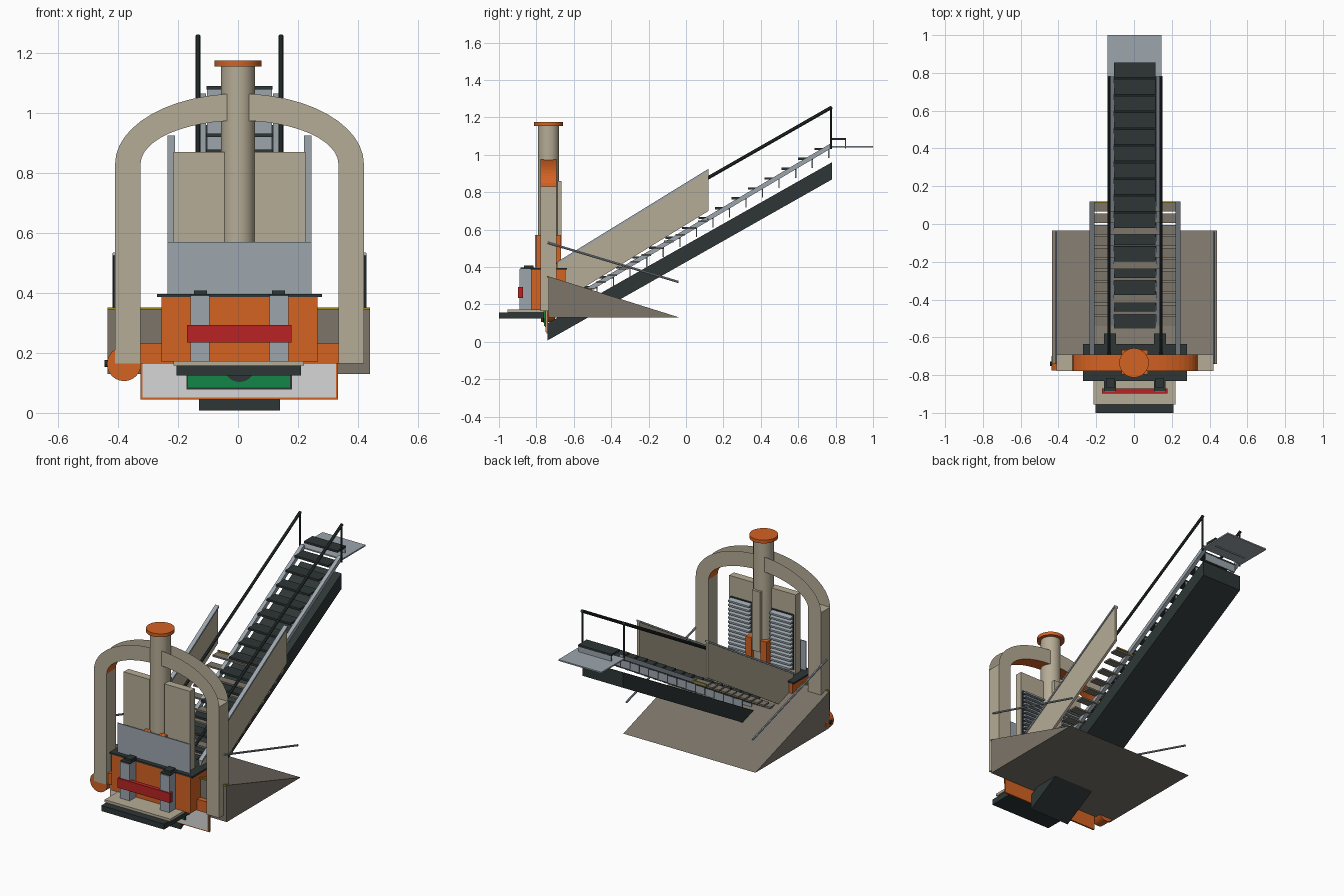
import bpy, bmesh, math
from mathutils import Vector

if "Cube" in bpy.data.objects:
    bpy.data.objects.remove(bpy.data.objects["Cube"])


def material(name, r, g, b):
    m = bpy.data.materials.new(name)
    lin = [((c / 255 + 0.055) / 1.055) ** 2.4 for c in (r, g, b)]
    m.diffuse_color = (*lin, 1)
    m.use_nodes = True
    m.node_tree.nodes["Principled BSDF"].inputs["Base Color"].default_value = m.diffuse_color
    return m


TAN = material("tan", 182, 172, 150)
BROWN = material("brown grey", 124, 117, 106)
ORANGE = material("orange", 212, 98, 34)
DARK = material("charcoal", 46, 54, 54)
GREY = material("steel grey", 156, 166, 174)
WHITE = material("white", 214, 214, 214)
RED = material("red", 184, 34, 36)
GREEN = material("green", 18, 134, 70)
YELLOW = material("yellow", 160, 140, 30)


def finish(name, bm, *mats, recalc=True):
    if recalc:
        bmesh.ops.recalc_face_normals(bm, faces=bm.faces)
    me = bpy.data.meshes.new(name)
    bm.to_mesh(me)
    bm.free()
    for m in mats:
        me.materials.append(m)
    ob = bpy.data.objects.new(name, me)
    bpy.context.collection.objects.link(ob)
    return ob


def prism(name, profile, x0, x1, mat):
    """Side (y, z) profile extruded from x0 to x1."""
    bm = bmesh.new()
    a = [bm.verts.new((x0, y, z)) for y, z in profile]
    b = [bm.verts.new((x1, y, z)) for y, z in profile]
    n = len(a)
    bm.faces.new(a)
    bm.faces.new(b[::-1])
    for i in range(n):
        bm.faces.new((a[i], b[i], b[(i + 1) % n], a[(i + 1) % n]))
    return finish(name, bm, mat)


def box(name, x0, x1, y0, y1, z0, z1, mat):
    return prism(name, [(y0, z0), (y1, z0), (y1, z1), (y0, z1)], x0, x1, mat)


def rod(name, p, q, r, mat, sides=10):
    """Cylinder from p to q, smooth sides with sharp ends."""
    p, q = Vector(p), Vector(q)
    bm = bmesh.new()
    bmesh.ops.create_cone(bm, cap_ends=True, segments=sides, radius1=r, radius2=r, depth=(q - p).length)
    rot = (q - p).to_track_quat('Z', 'Y')
    for v in bm.verts:
        v.co = rot @ v.co + (p + q) / 2
    ob = finish(name, bm, mat)
    bpy.ops.object.select_all(action='DESELECT')
    ob.select_set(True)
    bpy.context.view_layer.objects.active = ob
    bpy.ops.object.shade_smooth_by_angle()
    return ob


def band(name, y0, y1, z_top, slope, drop, x0, x1, mat):
    """Sloping bar with vertical ends; z_top is the top height at y1."""
    za = z_top - slope * (y1 - y0)
    return prism(name, [(y0, za - drop), (y1, z_top - drop), (y1, z_top), (y0, za)], x0, x1, mat)


CX = 0.005   # centre of the gate and stair
AY = -0.735  # depth of the gate and column

# --- arch: open channel, front and back plates plus an orange inner lining
bm = bmesh.new()
rings = []
for i in range(25):
    a = math.pi * i / 24
    c, s = math.cos(a), math.sin(a)
    rings.append([bm.verts.new((CX + rx * c, AY + dy, 0.83 + rz * s))
                  for rx, rz, dy in ((0.415, 0.235, -0.043), (0.33, 0.145, -0.043),
                                     (0.33, 0.145, 0.043), (0.415, 0.235, 0.043))])
for p, q in zip(rings, rings[1:]):
    for k in range(3):
        f = bm.faces.new((p[k], p[k + 1], q[k + 1], q[k]))
        f.material_index = 1 if k == 1 else 0
finish("arch", bm, TAN, ORANGE, recalc=False)

# --- central column, cap and its rear guide rail
rod("column", (0, AY, 0.39), (0, AY, 1.155), 0.057, TAN, 24)
rod("column_cap", (0, AY, 1.155), (0, AY, 1.175), 0.078, ORANGE, 24)
box("column_guide", -0.025, 0.03, -0.69, -0.665, 0.50, 0.86, TAN)

# --- parts repeated on both sides
for s, side in ((-1, "left"), (1, "right")):
    def X(a, b):
        return sorted((CX + s * a, CX + s * b))
    box(side + "_gate_leg", *X(0.33, 0.415), AY - 0.043, AY + 0.043, 0.165, 0.83, TAN)
    box(side + "_screen", *X(0.05, 0.22), -0.775, -0.73, 0.395, 0.87, TAN)
    box(side + "_vent_back", *X(0.065, 0.21), -0.73, -0.724, 0.42, 0.75, DARK)
    for i in range(13):
        z = 0.43 + i * 0.025
        prism(f"{side}_louvre_{i}", [(-0.724, z), (-0.724, z + 0.014), (-0.70, z + 0.006), (-0.70, z - 0.004)],
              *X(0.068, 0.207), GREY)
    box(side + "_column_bracket", *X(0.03, 0.07), -0.798, -0.668, 0.395, 0.57, ORANGE)
    # sloping side walls with steel trim
    band(side + "_side_wall", -0.69, 0.12, 0.915, 0.615, 0.215, *X(0.22, 0.235), TAN)
    band(side + "_wall_trim", -0.69, 0.12, 0.925, 0.615, 0.012, *X(0.215, 0.24), GREY)
    # stair stringer, handrail, end post, newel
    band(side + "_stringer", -0.69, 0.78, 1.065, 0.592, 0.028, *X(0.112, 0.135), GREY)
    x = CX + s * 0.138
    rod(side + "_handrail", (x, -0.69, 0.415), (x, 0.78, 1.255), 0.009, DARK)
    rod(side + "_rail_post", (x, 0.775, 1.03), (x, 0.775, 1.25), 0.005, DARK, 8)
    rod(side + "_rail_post_lower", (x, -0.66, 0.25), (x, -0.66, 0.43), 0.005, DARK, 8)
    box(side + "_newel", *X(0.10, 0.165), -0.65, -0.58, 0.36, 0.395, DARK)
    # long thin strut beside the ramp
    rod(side + "_strut", (CX + s * 0.418, -0.74, 0.53), (CX + s * 0.418, -0.04, 0.32), 0.006, GREY, 8)
    # front bollards with dark caps
    box(side + "_bollard", *X(0.10, 0.163), -0.89, -0.83, 0.172, 0.39, GREY)
    box(side + "_bollard_cap", *X(0.108, 0.152), -0.865, -0.815, 0.39, 0.408, DARK)
    box(side + "_bollard_cap_edge", *X(0.10, 0.163), -0.885, -0.81, 0.388, 0.397, DARK)

# --- wedge ramp under the gate with yellow edging
prism("wedge_ramp", [(-0.735, 0.13), (-0.035, 0.13), (-0.735, 0.35)], -0.435, 0.44, BROWN)
box("ramp_edge_strip", -0.435, 0.44, -0.742, -0.732, 0.344, 0.352, YELLOW)

# --- stair: underside truss, dark treads with steel risers, upper landing
band("stair_truss", -0.74, 0.78, 0.96, 0.566, 0.092, -0.13, 0.14, DARK)
for i in range(18):
    y, z = 0.855 - i * 0.0885, 1.09 - i * 0.0528
    box(f"tread_{i}", -0.105, 0.115, y - 0.08, y, z - 0.012, z, DARK)
    box(f"riser_{i}", -0.103, 0.113, y - 0.006, y, z - 0.055, z - 0.01, GREY)
box("landing", -0.14, 0.145, 0.78, 1.0, 1.04, 1.048, GREY)

# --- wide steps between the side walls
for i in range(13):
    y = 0.115 - i * 0.0605
    z = 0.65 - i * 0.0605 * 0.597
    box(f"wide_step_{i}", -0.215, 0.225, y - 0.05, y, z - 0.01, z, BROWN)
box("wide_step_edge", -0.215, 0.225, 0.112, 0.12, 0.652, 0.66, YELLOW)

# --- control base and front screen
box("base_block", -0.255, 0.265, -0.83, -0.645, 0.17, 0.388, ORANGE)
box("base_top", -0.27, 0.28, -0.832, -0.635, 0.386, 0.396, DARK)
box("front_screen", -0.235, 0.245, -0.806, -0.799, 0.395, 0.57, GREY)
box("cross_beam", -0.33, 0.335, -0.765, -0.70, 0.165, 0.232, ORANGE)
rod("side_motor", (-0.38, -0.775, 0.163), (-0.38, -0.70, 0.163), 0.057, ORANGE, 24)
rod("motor_pin", (-0.445, -0.74, 0.165), (-0.42, -0.74, 0.165), 0.012, DARK)
box("red_bar", -0.17, 0.178, -0.897, -0.872, 0.235, 0.293, RED)

# --- lower apron: orange frame, white face, green sign, dark half disc
box("apron_frame", -0.325, 0.333, -0.747, -0.737, 0.045, 0.17, ORANGE)
box("apron_face", -0.319, 0.327, -0.751, -0.746, 0.052, 0.166, WHITE)
box("sign_border", -0.172, 0.18, -0.755, -0.750, 0.078, 0.168, DARK)
box("sign_face", -0.166, 0.174, -0.759, -0.754, 0.084, 0.165, GREEN)
rod("sign_disc", (CX, -0.764, 0.155), (CX, -0.757, 0.155), 0.052, DARK, 24)

# --- front platform
box("platform", -0.205, 0.21, -1.0, -0.76, 0.125, 0.158, DARK)
box("platform_mat", -0.215, 0.22, -0.955, -0.76, 0.158, 0.173, TAN)
